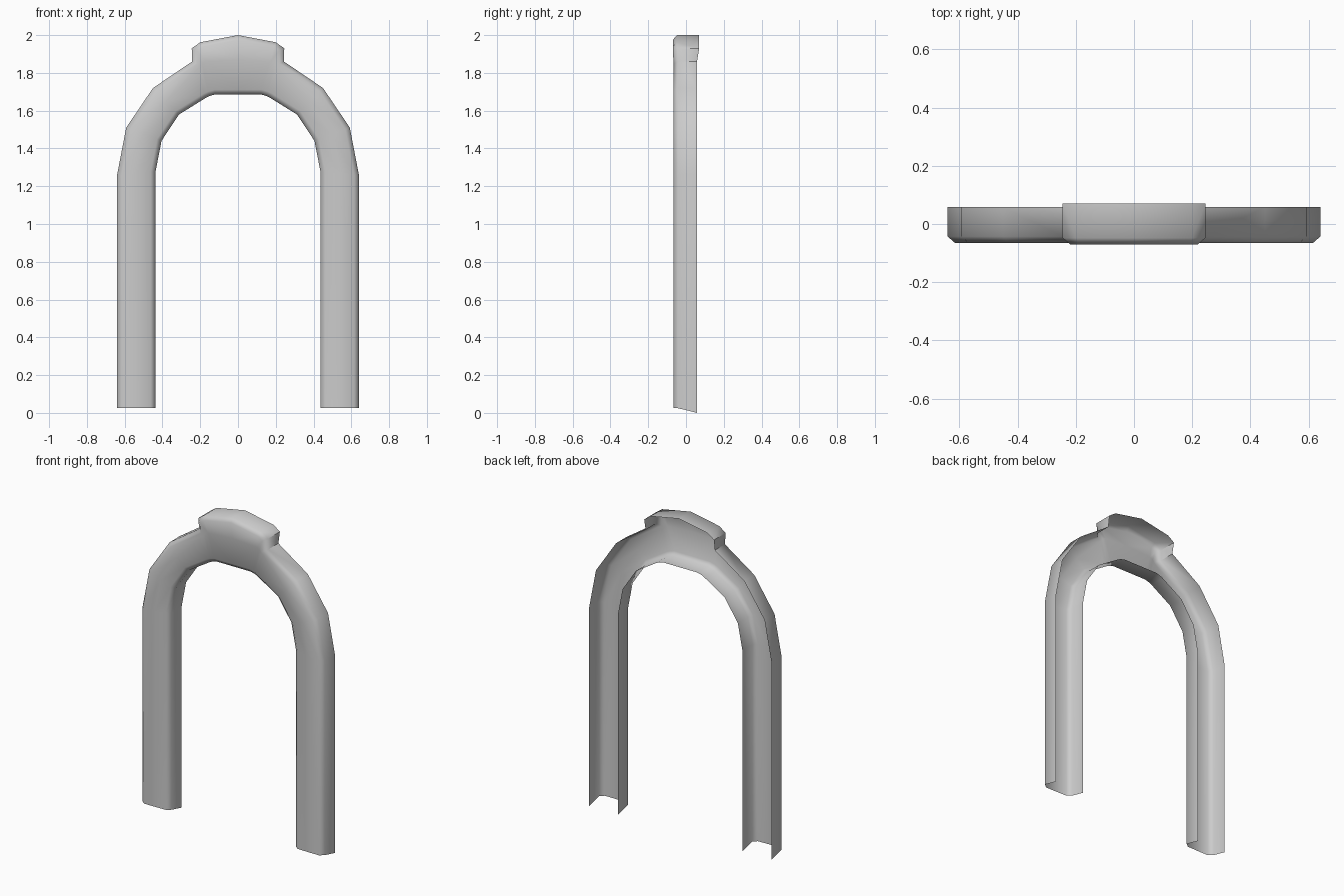
import bpy, bmesh, math
from mathutils import Vector

if "Cube" in bpy.data.objects:
    bpy.data.objects.remove(bpy.data.objects["Cube"])

# Half outlines (x, z), paired station by station from the leg foot to the crown
OUTER = [(.64, .025), (.64, 1.26), (.592, 1.51), (.45, 1.72), (.243, 1.86),
         (.245, 1.93), (.20, 1.962), (0, 2.0)]
INNER = [(.437, .025), (.437, 1.275), (.405, 1.44), (.312, 1.58), (.17, 1.668),
         (.15, 1.678), (.12, 1.686), (0, 1.686)]
# Waist line across the face under the raised crown block
WAIST = {4: (.205, 1.83), 5: (.19, 1.85), 6: (.17, 1.86), 7: (0, 1.87)}


def inset(path, i, dist, side):
    """Point moved from the outline into the face, mitred between segments."""
    pts = [Vector(p) for p in path]
    here = pts[i]
    before = pts[i - 1] if i else here - Vector((0, 1))
    after = pts[i + 1] if i + 1 < len(pts) else Vector((-pts[i - 1].x, pts[i - 1].y))
    d1, d2 = (here - before).normalized(), (after - here).normalized()
    t = (d1 + d2).normalized()
    miter = min(1.3, 1 / max(.5, t.dot(d1)))
    n = Vector((-t.y, t.x)) * side
    return here + n * dist * miter


# Open-backed channel section swept along the half arch
bm = bmesh.new()
rows = []
for i, (o, n) in enumerate(zip(OUTER, INNER)):
    crown = i >= 5
    front = -.07 if crown else -.065
    back = .07 if crown else .058
    fo, fi = inset(OUTER, i, .025, 1), inset(INNER, i, .025, -1)
    mid = WAIST.get(i, (fo + fi) / 2)
    drop = .025 if i == 0 else 0        # feet slope down to the back
    section = [(o[0], back, o[1] - drop), (o[0], front + .022, o[1]),
               (fo.x, front, fo.y),
               (mid[0], -.057 if i in WAIST else -.065, mid[1]),
               (fi.x, -.063, fi.y), (n[0], -.043, n[1]),
               (n[0], .058, n[1] - drop)]
    if i == len(OUTER) - 1:
        section = [(0, y, z) for x, y, z in section]
    rows.append([bm.verts.new(p) for p in section])
for a, b in zip(rows, rows[1:]):
    for j in range(len(a) - 1):
        bm.faces.new((a[j], b[j], b[j + 1], a[j + 1]))

mesh = bpy.data.meshes.new("arch_frame")
bm.to_mesh(mesh)
bm.free()
arch = bpy.data.objects.new("arch_frame", mesh)
bpy.context.collection.objects.link(arch)

# Mirror to the other leg and smooth the bevelled edges
bpy.context.view_layer.objects.active = arch
arch.select_set(True)
mirror = arch.modifiers.new("mirror", 'MIRROR')
mirror.use_clip = True
mirror.merge_threshold = .001
bpy.ops.object.modifier_apply(modifier="mirror")
bpy.ops.object.shade_smooth_by_angle(angle=math.radians(55))
